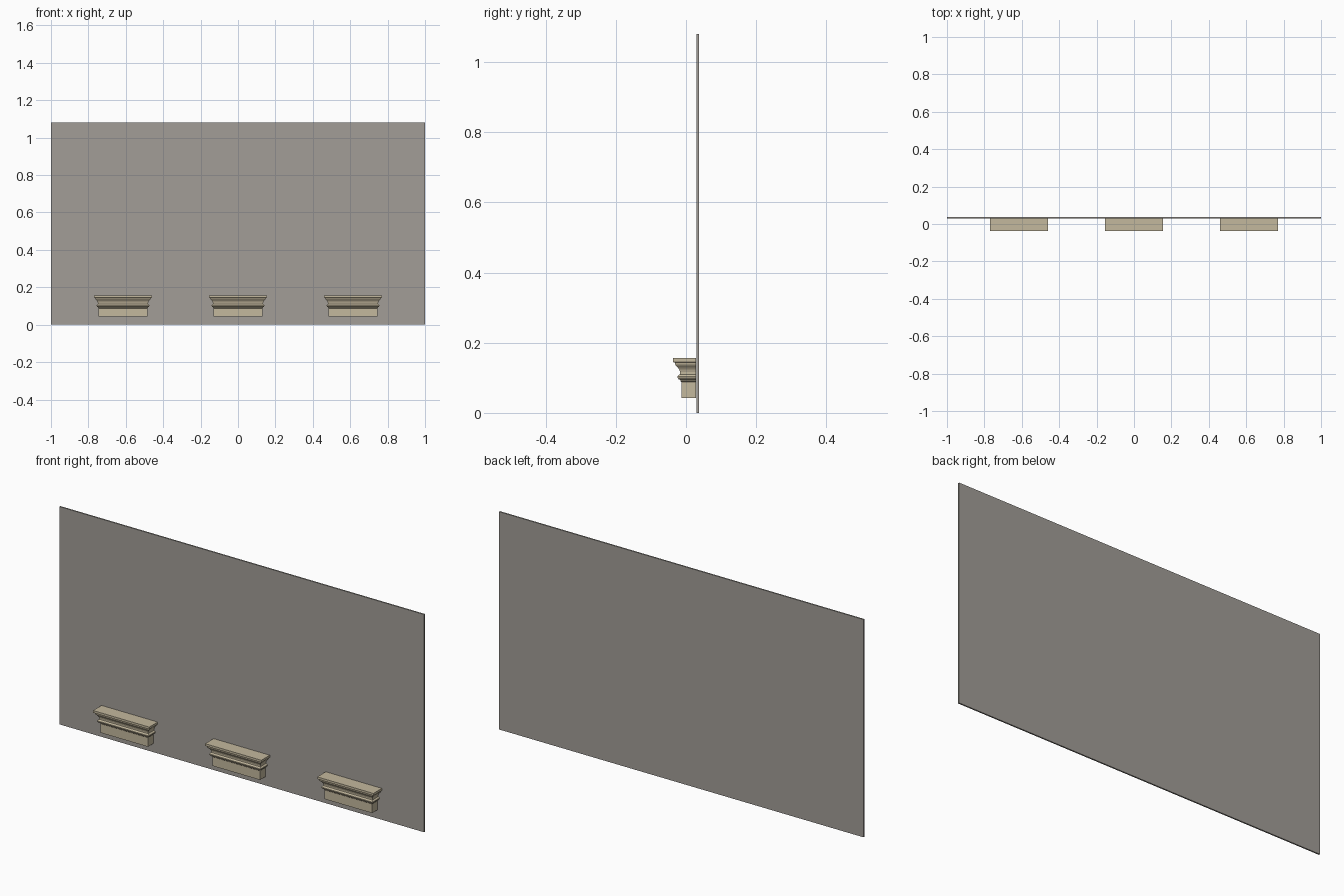
import bpy, bmesh

if "Cube" in bpy.data.objects:
    bpy.data.objects.remove(bpy.data.objects["Cube"])


def material(name, rgb):
    m = bpy.data.materials.new(name)
    m.diffuse_color = (*rgb, 1)
    m.use_nodes = True
    m.node_tree.nodes["Principled BSDF"].inputs["Base Color"].default_value = m.diffuse_color
    return m


grey = material("warm grey", (0.36, 0.34, 0.31))
tan = material("sandstone", (0.55, 0.48, 0.34))


def add_object(name, bm, mat):
    bmesh.ops.recalc_face_normals(bm, faces=bm.faces)
    me = bpy.data.meshes.new(name)
    bm.to_mesh(me)
    bm.free()
    me.materials.append(mat)
    ob = bpy.data.objects.new(name, me)
    bpy.context.collection.objects.link(ob)
    return ob


# Thin back panel
bm = bmesh.new()
bmesh.ops.create_cube(bm, size=1)
for v in bm.verts:
    v.co = (v.co.x * 2, 0.033 + v.co.y * 0.007, (v.co.z + 0.5) * 1.08)
add_object("back_panel", bm, grey)

# Moulding profile: (overhang beyond the plain frieze, height)
PROFILE = [(0.0, 0.043), (0.0, 0.088), (0.003, 0.091), (0.003, 0.094),
           (0.008, 0.096), (0.011, 0.100), (0.011, 0.104), (0.008, 0.108),
           (0.004, 0.110), (0.004, 0.116), (0.006, 0.123), (0.010, 0.129),
           (0.015, 0.134), (0.018, 0.138), (0.019, 0.143), (0.024, 0.145),
           (0.024, 0.156)]
HALF, FRONT, BACK = 0.130, -0.013, 0.029


# Capital moulding: mitred sweep round the front and both ends
def capital(name, cx):
    bm = bmesh.new()
    rings = []
    for d, z in PROFILE:
        w = HALF + d
        rings.append([bm.verts.new((cx + x, y, z)) for x, y in
                      ((-w, BACK), (-w, FRONT - d), (w, FRONT - d), (w, BACK))])
    for a, b in zip(rings, rings[1:]):
        for i in range(4):
            j = (i + 1) % 4
            bm.faces.new((a[i], a[j], b[j], b[i]))
    bm.faces.new(rings[0])
    bm.faces.new(rings[-1])
    add_object(name, bm, tan)


for side, x in (("left", -0.615), ("middle", 0.0), ("right", 0.615)):
    capital(side + "_capital", x)
